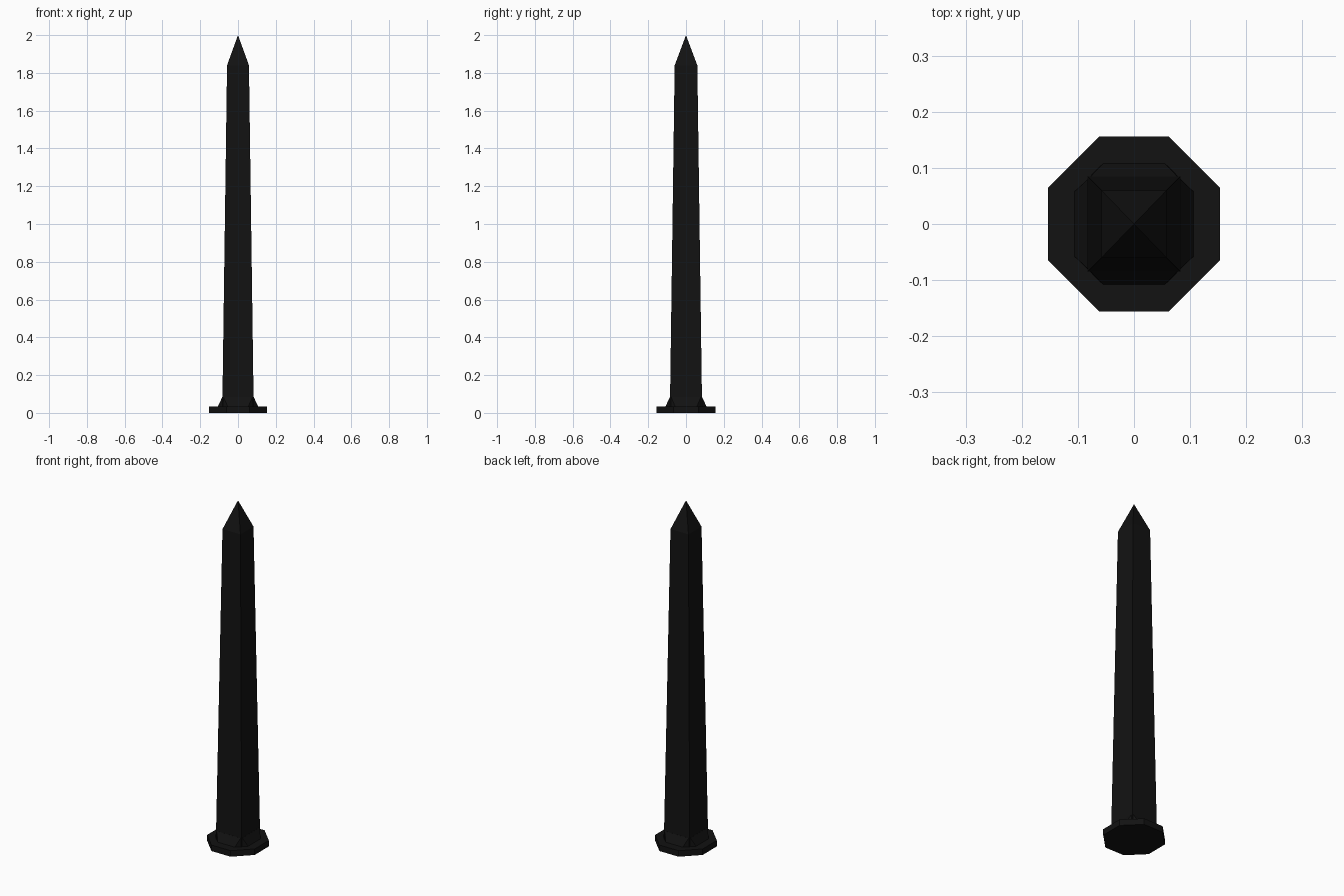
import bpy

if "Cube" in bpy.data.objects:
    bpy.data.objects.remove(bpy.data.objects["Cube"])

black = bpy.data.materials.new("black_paint")
black.diffuse_color = (0.006, 0.006, 0.006, 1)
black.use_nodes = True
black.node_tree.nodes["Principled BSDF"].inputs["Base Color"].default_value = black.diffuse_color


def ring(hx, hy, cx, cy, z):
    """Octagon with half sizes hx, hy and corner cuts starting at cx, cy."""
    return [(hx, -cy, z), (hx, cy, z), (cx, hy, z), (-cx, hy, z),
            (-hx, cy, z), (-hx, -cy, z), (-cx, -hy, z), (cx, -hy, z)]


def square(hx, hy, z):
    return [(hx, -hy, z), (hx, hy, z), (-hx, hy, z), (-hx, -hy, z)]


def loft(name, rings, apex=None):
    """Join equal-sized rings, capping the bottom and closing to a cap or apex."""
    n = len(rings[0])
    verts = [v for r in rings for v in r]
    faces = [tuple(reversed(range(n)))]
    for k in range(len(rings) - 1):
        for i in range(n):
            j = (i + 1) % n
            faces.append((k*n + i, k*n + j, (k+1)*n + j, (k+1)*n + i))
    top = (len(rings) - 1) * n
    if apex:
        verts.append(apex)
        faces += [(top + i, top + (i + 1) % n, len(verts) - 1) for i in range(n)]
    else:
        faces.append(tuple(range(top, top + n)))
    mesh = bpy.data.meshes.new(name)
    mesh.from_pydata(verts, [], faces)
    mesh.materials.append(black)
    ob = bpy.data.objects.new(name, mesh)
    bpy.context.collection.objects.link(ob)
    return ob


# Octagonal foot plate
loft("base_plate", [ring(0.153, 0.156, 0.062, 0.065, z) for z in (0, 0.035)])

# Flared collar that blends the plate into the post
loft("base_collar", [ring(0.106, 0.108, 0.055, 0.058, 0.035),
                     ring(0.083, 0.085, 0.077, 0.079, 0.085)])

# Tapered square post with a pyramid point
loft("post", [square(0.083, 0.085, 0.035), square(0.058, 0.060, 1.84)],
     apex=(0, 0, 2.0))
